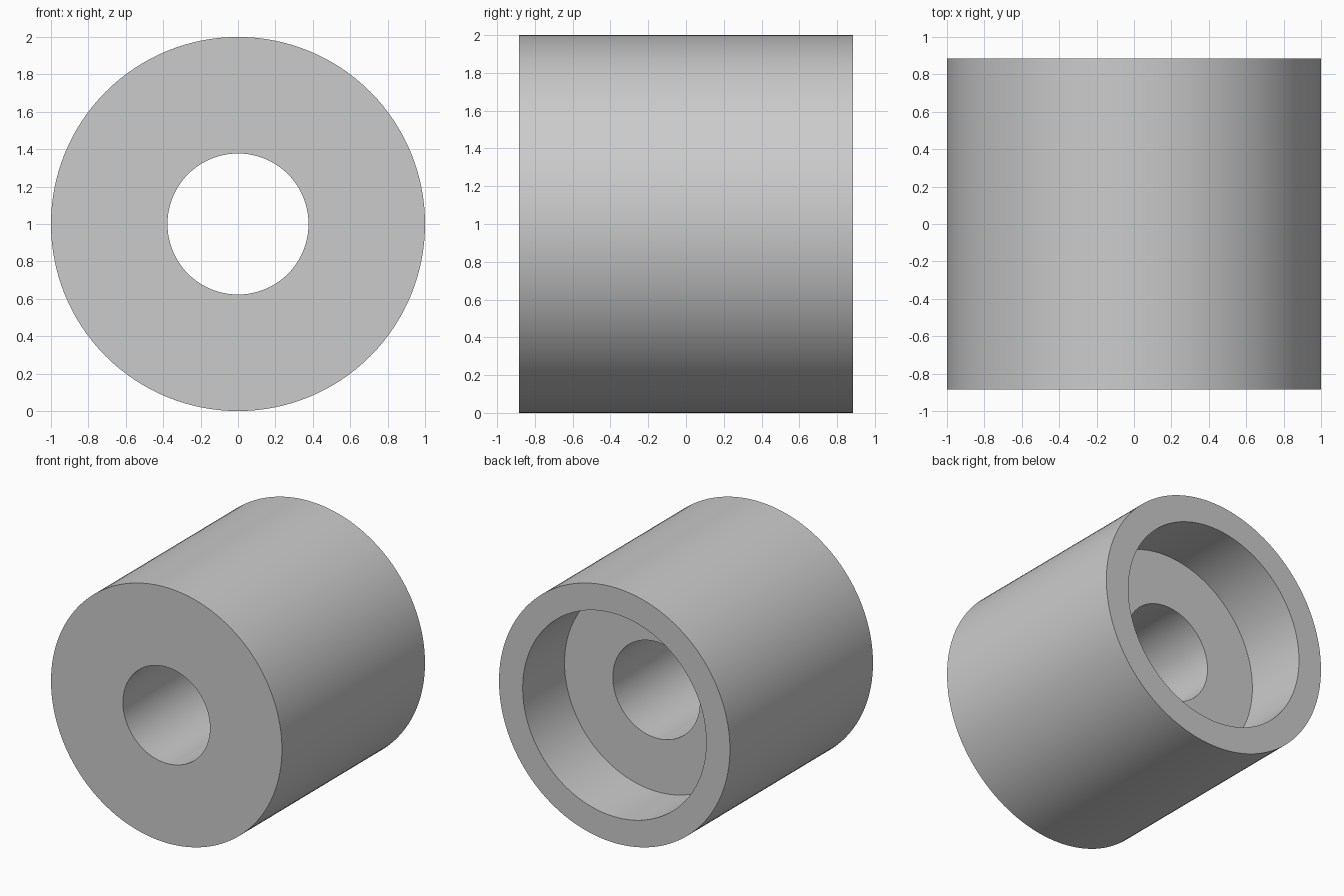
import bpy
import bmesh
import math
from mathutils import Vector

default_cube = bpy.data.objects.get("Cube")
if default_cube:
    bpy.data.objects.remove(default_cube, do_unlink=True)

# Main dimensions
OUTER_R = 1.0
BORE_R = 0.377
RECESS_R = 0.795
HALF_LENGTH = 0.885
RECESS_FLOOR = 0.367
SEGMENTS = 128

# Plain grey material
grey = bpy.data.materials.new("light grey")
grey.use_nodes = True
colour = (0.6, 0.6, 0.6, 1.0)
grey.diffuse_color = colour
grey.node_tree.nodes["Principled BSDF"].inputs["Base Color"].default_value = colour

# Half section of the bushing: (radius, y), with a recess open to the back
section = [
    (BORE_R, -HALF_LENGTH),
    (OUTER_R, -HALF_LENGTH),
    (OUTER_R, HALF_LENGTH),
    (RECESS_R, HALF_LENGTH),
    (RECESS_R, RECESS_FLOOR),
    (BORE_R, RECESS_FLOOR),
]

# Revolve the section about the front-to-back axis
bm = bmesh.new()
verts = [bm.verts.new((0, y, OUTER_R + r)) for r, y in section]
edges = [bm.edges.new((v, verts[(i + 1) % len(verts)])) for i, v in enumerate(verts)]
bmesh.ops.spin(bm, geom=verts + edges, cent=Vector((0, 0, OUTER_R)), axis=Vector((0, 1, 0)),
               angle=math.tau, steps=SEGMENTS, use_duplicate=False)
bmesh.ops.remove_doubles(bm, verts=bm.verts[:], dist=0.0005)
bmesh.ops.recalc_face_normals(bm, faces=bm.faces[:])

mesh = bpy.data.meshes.new("bushing")
bm.to_mesh(mesh)
bm.free()
mesh.materials.append(grey)
bushing = bpy.data.objects.new("bushing", mesh)
bpy.context.collection.objects.link(bushing)

# Smooth round walls with crisp rims
bpy.ops.object.select_all(action="DESELECT")
bushing.select_set(True)
bpy.context.view_layer.objects.active = bushing
bpy.ops.object.shade_smooth_by_angle(angle=math.radians(30))
